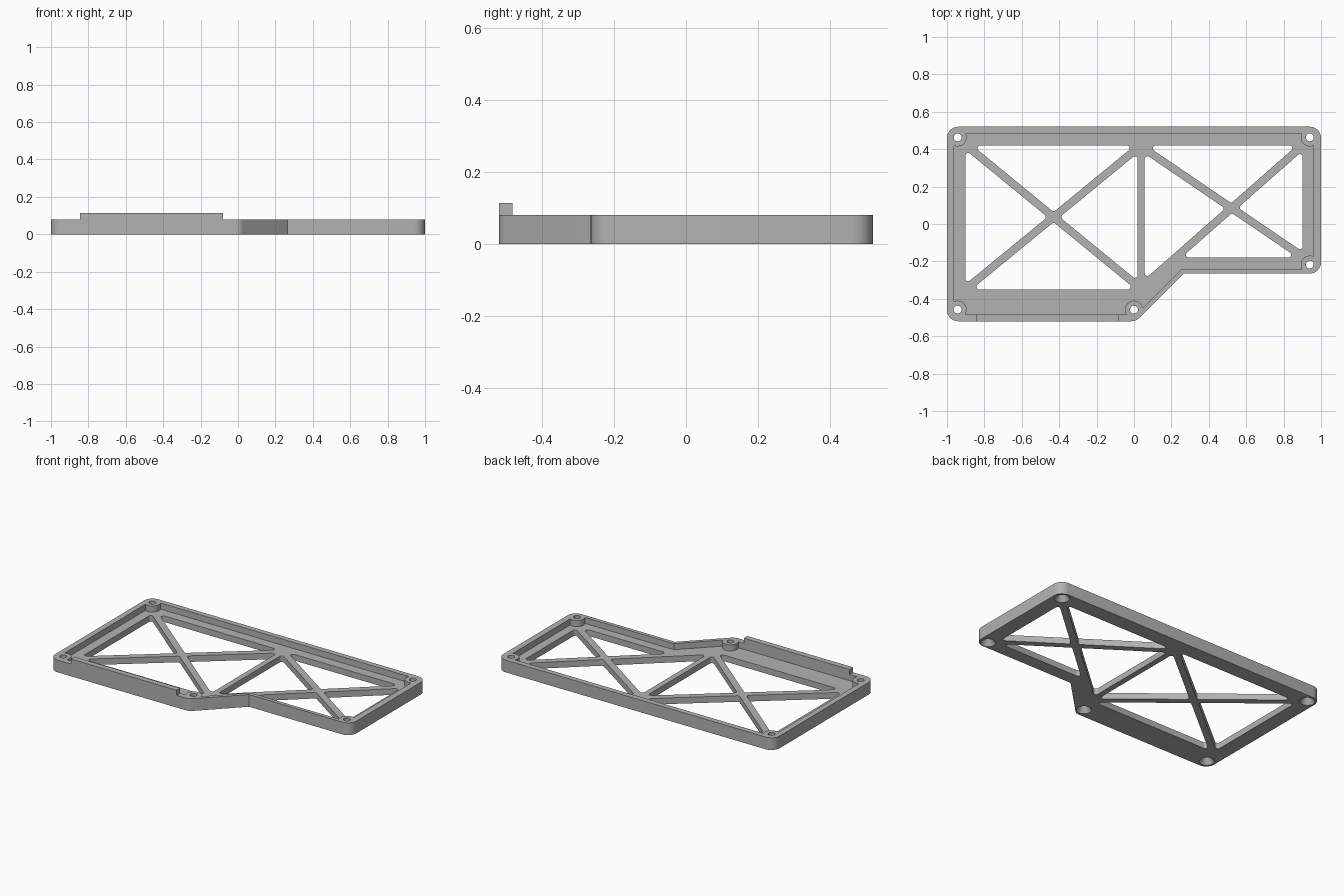
import bpy
import bmesh
import math
from mathutils import Vector

if "Cube" in bpy.data.objects:
    bpy.data.objects.remove(bpy.data.objects["Cube"], do_unlink=True)

TOP, FLOOR, LIP_TOP = 0.08, 0.04, 0.113
STRUT_HALF = 0.021

grey = bpy.data.materials.new("matte grey")
grey.use_nodes = True
grey.diffuse_color = (0.45, 0.45, 0.45, 1)
grey.node_tree.nodes["Principled BSDF"].inputs["Base Color"].default_value = (0.45, 0.45, 0.45, 1)


def fillet(points, radius, steps=8):
    """Round every corner of a polygon."""
    result = []
    pts = [Vector(p) for p in points]
    for i, p in enumerate(pts):
        a = (pts[i - 1] - p).normalized()
        b = (pts[(i + 1) % len(pts)] - p).normalized()
        half = a.angle(b) / 2
        centre = p + (a + b).normalized() * radius / math.sin(half)
        start = p + a * radius / math.tan(half) - centre
        end = p + b * radius / math.tan(half) - centre
        a0 = math.atan2(start.y, start.x)
        sweep = math.remainder(math.atan2(end.y, end.x) - a0, math.tau)
        for k in range(steps + 1):
            t = a0 + sweep * k / steps
            result.append(centre + Vector((math.cos(t), math.sin(t))) * radius)
    return result


def circle(centre, radius, n=48):
    return [(centre[0] + radius * math.cos(math.tau * k / n),
             centre[1] + radius * math.sin(math.tau * k / n)) for k in range(n)]


def loft(name, rings):
    """Closed solid through matching rings given as (polygon, height)."""
    bm = bmesh.new()
    loops = [[bm.verts.new((p[0], p[1], z)) for p in poly] for poly, z in rings]
    n = len(loops[0])
    for low, high in zip(loops, loops[1:]):
        for i in range(n):
            j = (i + 1) % n
            bm.faces.new((low[i], low[j], high[j], high[i]))
    bm.faces.new(loops[0][::-1])
    bm.faces.new(loops[-1])
    bmesh.ops.recalc_face_normals(bm, faces=bm.faces)
    mesh = bpy.data.meshes.new(name)
    bm.to_mesh(mesh)
    bm.free()
    mesh.materials.append(grey)
    obj = bpy.data.objects.new(name, mesh)
    bpy.context.collection.objects.link(obj)
    return obj


def combine(target, tool, operation):
    """Apply a boolean and discard the tool."""
    mod = target.modifiers.new("cut", "BOOLEAN")
    mod.operation, mod.solver, mod.object = operation, "EXACT", tool
    bpy.context.view_layer.objects.active = target
    bpy.ops.object.modifier_apply(modifier=mod.name)
    bpy.data.objects.remove(tool, do_unlink=True)


def line(point, slope, shift):
    """Homogeneous line through a point, moved vertically by shift."""
    return Vector((slope, -1, point[1] + shift - slope * point[0]))


def meet(l1, l2):
    h = l1.cross(l2)
    return (h.x / h.z, h.y / h.z)


def cross_windows(centre, fall, rise, left, right, low, high):
    """Four triangles left open around a diagonal cross brace."""
    df = STRUT_HALF * math.hypot(1, fall)
    dr = STRUT_HALF * math.hypot(1, rise)
    sides = ((Vector((0, 1, -high)), 1, 1), (Vector((0, 1, -low)), -1, -1),
             (Vector((1, 0, -left)), -1, 1), (Vector((1, 0, -right)), 1, -1))
    for edge, f, r in sides:
        l1, l2 = line(centre, -fall, f * df), line(centre, rise, r * dr)
        yield fillet([meet(l1, l2), meet(l2, edge), meet(edge, l1)], 0.015, 6)


# Tray body with rounded outline
outline = [(-1, -0.52), (0.01, -0.52), (0.265, -0.265), (1, -0.265), (1, 0.52), (-1, 0.52)]
rounded = fillet(outline, 0.06)
# keep the inner bend of the outline crisp
rounded = rounded[:18] + [Vector(outline[2])] + rounded[27:]
tray = loft("tray_frame", [(rounded, 0), (rounded, TOP)])

# Recess, leaving round screw bosses standing
screws = [(-0.943, 0.463), (0.94, 0.463), (0.94, -0.217), (-0.943, -0.458), (0, -0.458)]
recess = [(-0.963, -0.483), (0.014, -0.483), (0.256, -0.241), (0.959, -0.241),
          (0.959, 0.485), (-0.963, 0.485)]
pocket = loft("pocket_cutter", [(recess, FLOOR), (recess, 0.2)])
for s in screws:
    ring = circle(s, 0.048)
    combine(pocket, loft("boss", [(ring, -0.1), (ring, 0.3)]), "DIFFERENCE")
combine(tray, pocket, "DIFFERENCE")

# Triangular openings around the two cross braces
windows = list(cross_windows((-0.43, 0.037), 0.82, 0.82, -0.902, 0.02, -0.35, 0.42))
windows += cross_windows((0.522, 0.085), 0.68, 0.88, 0.057, 0.902, -0.18, 0.42)
for w in windows:
    combine(tray, loft("window_cutter", [(w, -0.1), (w, 0.06)]), "DIFFERENCE")

# Screw holes, countersunk from below
for s in screws:
    drill = loft("drill", [(circle(s, 0.052), -0.01), (circle(s, 0.021), 0.035),
                           (circle(s, 0.021), 0.2)])
    combine(tray, drill, "DIFFERENCE")

# Raised lip on the front wall
lip = [(-0.845, -0.52), (-0.08, -0.52), (-0.08, -0.483), (-0.845, -0.483)]
combine(tray, loft("front_lip", [(lip, 0.06), (lip, LIP_TOP)]), "UNION")

bpy.ops.object.select_all(action="DESELECT")
tray.select_set(True)
bpy.context.view_layer.objects.active = tray
bpy.ops.object.shade_smooth_by_angle(angle=math.radians(30))
